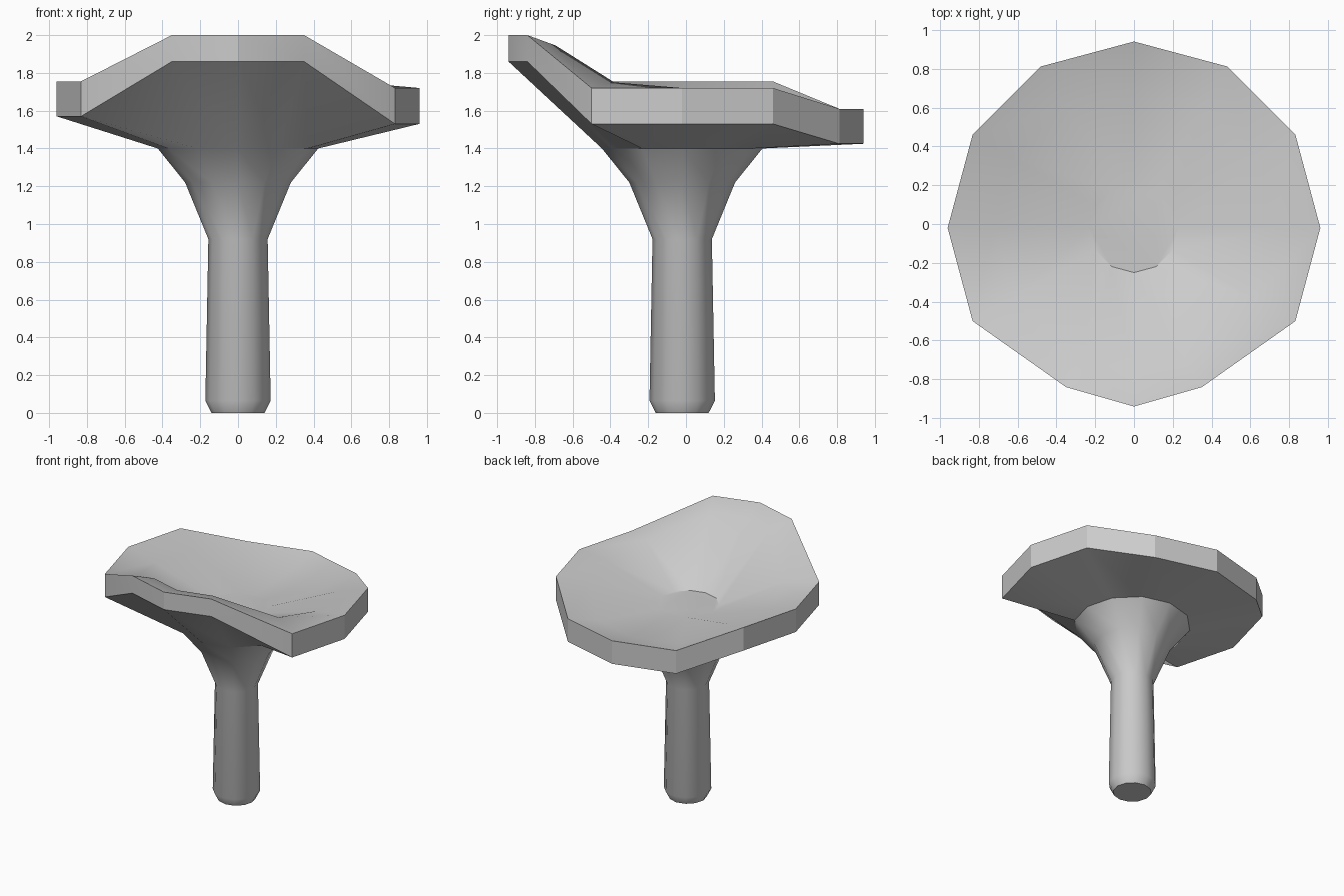
import bpy, bmesh, math

cube = bpy.data.objects.get("Cube")
if cube:
    bpy.data.objects.remove(cube)

mat = bpy.data.materials.new("plain grey")
mat.use_nodes = True
GREY = (0.6, 0.6, 0.6, 1)
mat.diffuse_color = GREY
mat.node_tree.nodes["Principled BSDF"].inputs["Base Color"].default_value = GREY

SIDES = 12
CY = -0.02   # axis offset of the stem


def circle(r, z):
    """Regular ring around the stem axis, starting at the back."""
    steps = [math.tau * i / SIDES for i in range(SIDES)]
    return [(r * math.sin(a), CY + r * math.cos(a), z) for a in steps]


def mirrored(half, left_drop=0.0):
    """Ring from back-to-front points; the -x copy of the side points is raised."""
    other = [(-x, y, z + (left_drop if abs(x) > 0.55 else 0)) for x, y, z in half[-2:0:-1]]
    return half + other


def shape(r, front, heights):
    """Round ring outline whose front three points are pulled to a lip."""
    pts = [(x, y) for x, y, _ in circle(r, 0)[:5]] + front
    return [(x, y, z) for (x, y), z in zip(pts, heights)]


lip = [(0.35, -0.84), (0, -0.94)]
fold = [(0.26, -0.69), (0, -0.77)]
back, side, top = 1.61, 1.72, 2.0
rim_top = mirrored(shape(0.96, lip, [back, back, side, side, side, top, top]), 0.035)
rim_low = mirrored(shape(0.96, lip, [1.425, 1.425, 1.53, 1.53, 1.53, 1.86, 1.86]), 0.04)
bowl = mirrored(shape(0.72, fold, [1.55, 1.55, 1.68, 1.69, 1.75, 1.945, 1.95]))

# Stem, flared neck, cap underside, rim, bowl and its floor, from bottom to top
rings = [circle(r, z) for r, z in
         [(0.14, 0), (0.173, 0.065), (0.157, 0.92), (0.28, 1.22), (0.425, 1.4)]]
rings += [rim_low, rim_top, bowl, circle(0.23, 1.54)]

bm = bmesh.new()
loops = [[bm.verts.new(p) for p in ring] for ring in rings]
for a, b in zip(loops, loops[1:]):
    for i in range(SIDES):
        j = (i + 1) % SIDES
        bm.faces.new((a[i], a[j], b[j], b[i]))
bm.faces.new(loops[0])
bm.faces.new(loops[-1])
bmesh.ops.recalc_face_normals(bm, faces=bm.faces)

mesh = bpy.data.meshes.new("mushroom")
bm.to_mesh(mesh)
bm.free()
mesh.materials.append(mat)
obj = bpy.data.objects.new("mushroom", mesh)
bpy.context.collection.objects.link(obj)
bpy.context.view_layer.objects.active = obj
obj.select_set(True)
bpy.ops.object.shade_smooth_by_angle(angle=math.radians(29.5))
